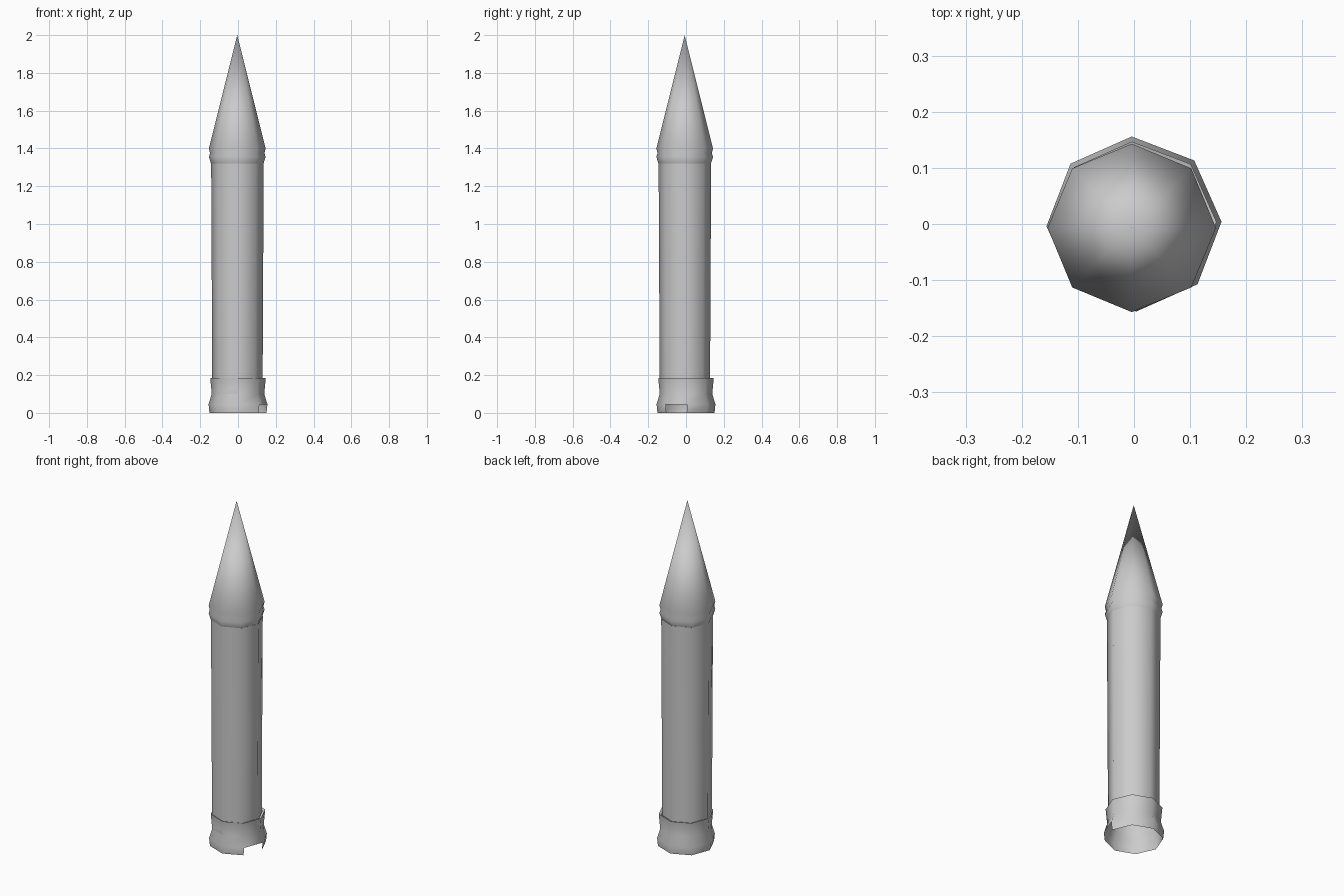
import bpy, bmesh, math

cube = bpy.data.objects.get("Cube")
if cube:
    bpy.data.objects.remove(cube, do_unlink=True)

SIDES = 8

grey = bpy.data.materials.new("plain_grey")
grey.use_nodes = True
grey.diffuse_color = (0.6, 0.6, 0.6, 1)
grey.node_tree.nodes["Principled BSDF"].inputs["Base Color"].default_value = (0.6, 0.6, 0.6, 1)


def lathe(name, profile, centre=(0, 0), turn=0.0, missing=()):
    """Eight-sided shell through (radius, height) rings; radius 0 makes a tip.
    missing lists the (band, side) faces to leave open."""
    bm = bmesh.new()
    rings = []
    for r, z in profile:
        if r == 0:
            rings.append([bm.verts.new((centre[0], centre[1], z))] * SIDES)
            continue
        angles = [math.tau * i / SIDES + turn for i in range(SIDES)]
        rings.append([bm.verts.new((centre[0] + r * math.cos(a),
                                    centre[1] + r * math.sin(a), z)) for a in angles])
    for band, (low, high) in enumerate(zip(rings, rings[1:])):
        for i in range(SIDES):
            j = (i + 1) % SIDES
            if (band, i) in missing:
                continue
            corners = [low[i], low[j], high[j], high[i]]
            bm.faces.new(list(dict.fromkeys(corners)))
    mesh = bpy.data.meshes.new(name)
    bm.to_mesh(mesh)
    bm.free()
    mesh.materials.append(grey)
    obj = bpy.data.objects.new(name, mesh)
    bpy.context.collection.objects.link(obj)
    bpy.ops.object.select_all(action="DESELECT")
    obj.select_set(True)
    bpy.context.view_layer.objects.active = obj
    bpy.ops.object.shade_smooth_by_angle(angle=math.radians(65))
    return obj


# Open base collar with a notch in one side and a lip against the body
lathe("base_collar",
      [(0.151, 0), (0.156, 0.045), (0.139, 0.1), (0.147, 0.185), (0.132, 0.18)],
      turn=math.radians(1.5), missing={(0, SIDES - 1)})

# Long hollow body, slightly wider towards the top
lathe("body", [(0.133, 0.1), (0.139, 1.32)], centre=(-0.003, -0.006))

# Double ring and pointed nose
lathe("nose_cone",
      [(0.139, 1.32), (0.15, 1.355), (0.144, 1.375), (0.15, 1.4), (0, 2)],
      centre=(-0.004, -0.007))
